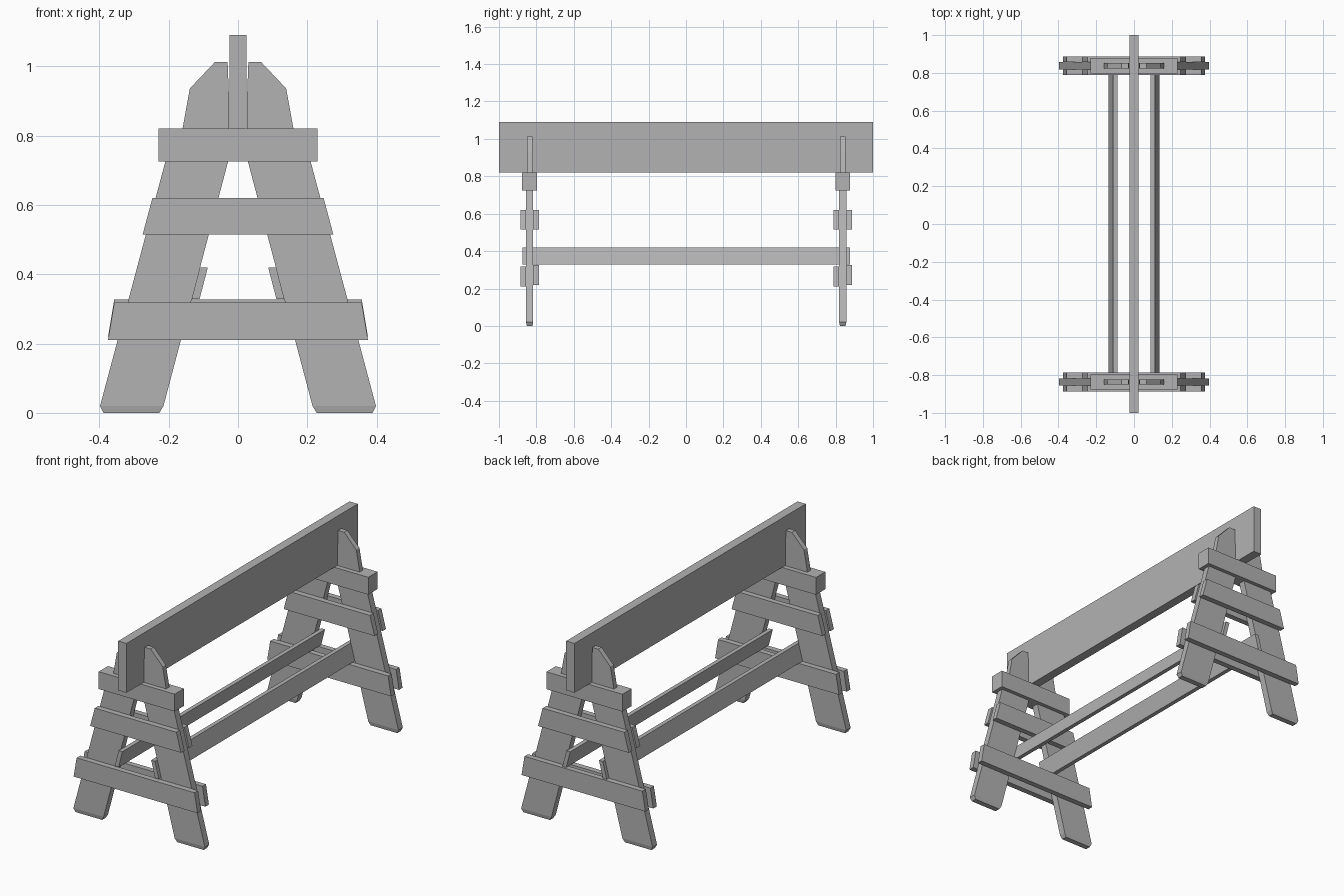
import bpy

cube = bpy.data.objects.get("Cube")
if cube:
    bpy.data.objects.remove(cube, do_unlink=True)

# One flat grey for all the timber
grey = bpy.data.materials.new("plain grey timber")
grey.use_nodes = True
grey.diffuse_color = (0.45, 0.45, 0.45, 1)
grey.node_tree.nodes["Principled BSDF"].inputs["Base Color"].default_value = (0.45, 0.45, 0.45, 1)


def loft(name, sections):
    """Join matching rings of points into a closed solid."""
    n = len(sections[0])
    verts = [p for ring in sections for p in ring]
    faces = [tuple(range(n))[::-1], tuple(range(len(verts) - n, len(verts)))]
    for s in range(len(sections) - 1):
        a, b = s * n, (s + 1) * n
        for i in range(n):
            j = (i + 1) % n
            faces.append((a + i, a + j, b + j, b + i))
    mesh = bpy.data.meshes.new(name)
    mesh.from_pydata(verts, [], faces)
    mesh.materials.append(grey)
    obj = bpy.data.objects.new(name, mesh)
    bpy.context.collection.objects.link(obj)
    # Face all sides outwards
    import bmesh
    bm = bmesh.new()
    bm.from_mesh(mesh)
    bmesh.ops.recalc_face_normals(bm, faces=bm.faces)
    bm.to_mesh(mesh)
    bm.free()
    return obj


def plate(name, outline, y0, y1):
    """Extrude an x-z outline along y."""
    return loft(name, [[(x, y, z) for x, z in outline] for y in (y0, y1)])


def board(name, half_top, half_bottom, z0, z1, y0, y1):
    """Cross board with slanted ends."""
    plate(name, [(-half_bottom, z0), (half_bottom, z0), (half_top, z1), (-half_top, z1)], y0, y1)


def rect(x0, x1, y0, y1, z):
    return [(x0, y0, z), (x1, y0, z), (x1, y1, z), (x0, y1, z)]


# Long top beam standing on edge
board("top_beam", 0.025, 0.025, 0.82, 1.09, -1, 1)

# Two identical trestles
for end, yc in (("front", -0.836), ("back", 0.838)):
    board(end + "_header", 0.23, 0.23, 0.725, 0.82, yc - 0.04, yc + 0.04)
    for side, s in (("left", 1), ("right", -1)):
        # Splayed leg with a chamfered foot
        xs = [(0.388, 0.227, 0.015, 0), (0.398, 0.215, 0.019, 0.02), (0.207, 0.026, 0.019, 0.735)]
        loft(f"{end}_{side}_leg",
             [rect(s * a, s * b, yc - t, yc + t, z) for a, b, t, z in xs])
        # Cheek that holds the beam upright
        cheek = [(0.026, 0.82), (0.16, 0.82), (0.139, 0.936), (0.066, 1.013), (0.03, 1.013), (0.026, 0.91)]
        plate(f"{end}_{side}_cheek", [(s * x, z) for x, z in cheek], yc - 0.014, yc + 0.014)
    # Cross boards on both faces of the legs
    for face, y0, y1, lift in (("outer", -0.05, -0.019, 0), ("inner", 0.019, 0.049, 0.009)):
        if end == "back":
            face = "inner" if face == "outer" else "outer"
        board(f"{end}_{face}_middle_board", 0.247, 0.275, 0.515, 0.62, yc + y0, yc + y1)
        board(f"{end}_{face}_lower_board", 0.357, 0.375, 0.211 + lift, 0.318 + lift, yc + y0, yc + y1)

# Stretchers leaning against the inside of the legs
for side, s in (("left", 1), ("right", -1)):
    lean = [(0.111, 0.328), (0.134, 0.328), (0.11, 0.42), (0.087, 0.42)]
    plate(side + "_stretcher", [(s * x, z) for x, z in lean], -0.875, 0.877)
